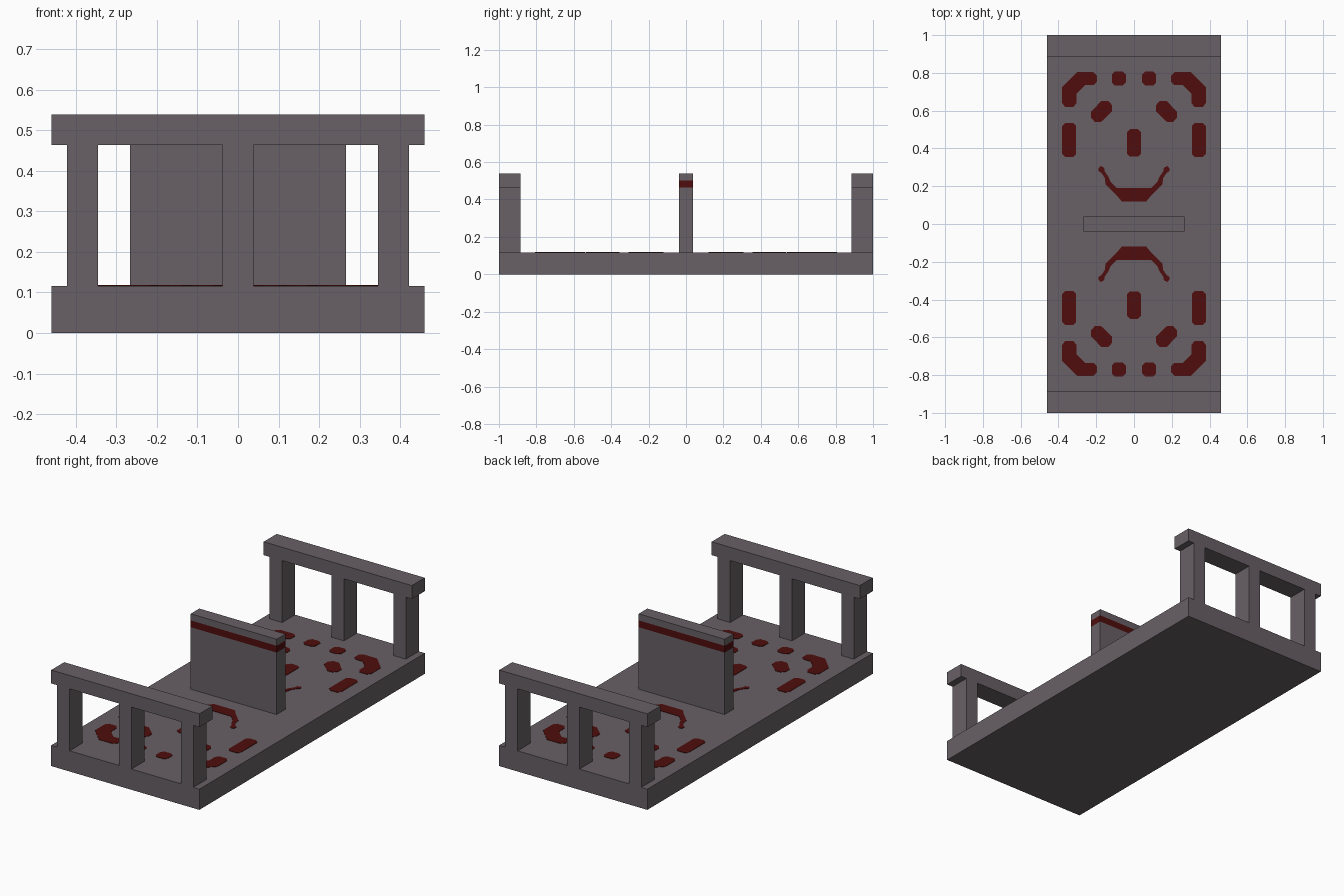
import bpy
import bmesh
from mathutils import Vector

cube = bpy.data.objects.get("Cube")
if cube:
    bpy.data.objects.remove(cube, do_unlink=True)


def material(name, rgb):
    m = bpy.data.materials.new(name)
    m.use_nodes = True
    m.diffuse_color = (*rgb, 1)
    bsdf = m.node_tree.nodes["Principled BSDF"]
    bsdf.inputs["Base Color"].default_value = (*rgb, 1)
    bsdf.inputs["Roughness"].default_value = 0.9
    return m


STONE = material("grey stone", (0.138, 0.117, 0.130))
RED = material("dark red", (0.080, 0.004, 0.004))


def finish(name, bm, *mats):
    bmesh.ops.recalc_face_normals(bm, faces=bm.faces)
    mesh = bpy.data.meshes.new(name)
    bm.to_mesh(mesh)
    bm.free()
    for m in mats:
        mesh.materials.append(m)
    ob = bpy.data.objects.new(name, mesh)
    bpy.context.collection.objects.link(ob)
    return ob


def box_mesh(x0, x1, y0, y1, z0, z1):
    bm = bmesh.new()
    bmesh.ops.create_cube(bm, size=1)
    lo, size = Vector((x0, y0, z0)), Vector((x1 - x0, y1 - y0, z1 - z0))
    for v in bm.verts:
        v.co = lo + (v.co + Vector((0.5, 0.5, 0.5))) * size
    return bm


def box(name, *bounds):
    return finish(name, box_mesh(*bounds), STONE)


W, FLOOR, RAIL, TOP = 0.46, 0.116, 0.464, 0.539

# Base slab
box("base_slab", -W, W, -1, 1, 0, FLOOR)

# End railings: three posts under a top beam
for end, y0, y1 in (("front", -1, -0.885), ("back", 0.885, 1)):
    box(end + "_rail", -W, W, y0, y1, RAIL, TOP)
    for side, x in (("right", -0.384), ("middle", 0), ("left", 0.384)):
        box(f"{end}_{side}_post", x - 0.0385, x + 0.0385, y0, y1, FLOOR, RAIL)

# Centre wall with a red band cut around it
wall = box_mesh(-0.267, 0.267, -0.0385, 0.0385, FLOOR, TOP)
for z in (0.464, 0.502):
    bmesh.ops.bisect_plane(wall, geom=wall.verts[:] + wall.edges[:] + wall.faces[:],
                           plane_co=(0, 0, z), plane_no=(0, 0, 1))
for f in wall.faces:
    f.material_index = int(0.464 < f.calc_center_median().z < 0.502)
finish("centre_wall", wall, STONE, RED)


# Floor markings: thin plates
def bar(cx, cy, hx, hy, c=0.016):
    """Rectangle with clipped corners."""
    return [(cx + sx * a, cy + sy * b) for sx, sy, a, b in (
        (1, 1, hx - c, hy), (1, 1, hx, hy - c), (1, -1, hx, hy - c), (1, -1, hx - c, hy),
        (-1, -1, hx - c, hy), (-1, -1, hx, hy - c), (-1, 1, hx, hy - c), (-1, 1, hx - c, hy))]


corner = [(0.215, 0.805), (0.30, 0.805), (0.38, 0.725), (0.38, 0.64), (0.365, 0.62),
          (0.32, 0.62), (0.305, 0.64), (0.305, 0.69), (0.26, 0.735), (0.215, 0.735),
          (0.197, 0.752), (0.197, 0.787)]
slant = [(0.137, 0.652), (0.172, 0.652), (0.227, 0.595), (0.227, 0.562),
         (0.207, 0.54), (0.175, 0.54), (0.117, 0.595), (0.117, 0.63)]
half_arc = [(0.065, 0.12), (0.09, 0.15), (0.15, 0.21), (0.155, 0.245), (0.172, 0.27),
            (0.187, 0.28), (0.187, 0.297), (0.175, 0.307), (0.158, 0.297), (0.156, 0.28),
            (0.135, 0.25), (0.125, 0.225), (0.09, 0.19)]
arc = half_arc + [(-x, y) for x, y in reversed(half_arc)]

paired = [("corner_mark", corner), ("slant_mark", slant),
          ("dot_mark", bar(0.08, 0.77, 0.037, 0.037)),
          ("side_mark", bar(0.343, 0.445, 0.037, 0.09))]
single = [("centre_mark", bar(0, 0.43, 0.037, 0.073)), ("arc_mark", arc)]


def plate(name, points, sx, sy):
    bm = bmesh.new()
    face = bm.faces.new([bm.verts.new((sx * x, sy * y, FLOOR - 0.003)) for x, y in points])
    lifted = bmesh.ops.extrude_face_region(bm, geom=[face])["geom"]
    bmesh.ops.translate(bm, vec=(0, 0, 0.005),
                        verts=[g for g in lifted if isinstance(g, bmesh.types.BMVert)])
    finish(name, bm, RED)


for end, sy in (("front", -1), ("back", 1)):
    for name, points in single:
        plate(f"{end}_{name}", points, 1, sy)
    for name, points in paired:
        for side, sx in (("left", 1), ("right", -1)):
            plate(f"{end}_{side}_{name}", points, sx, sy)
